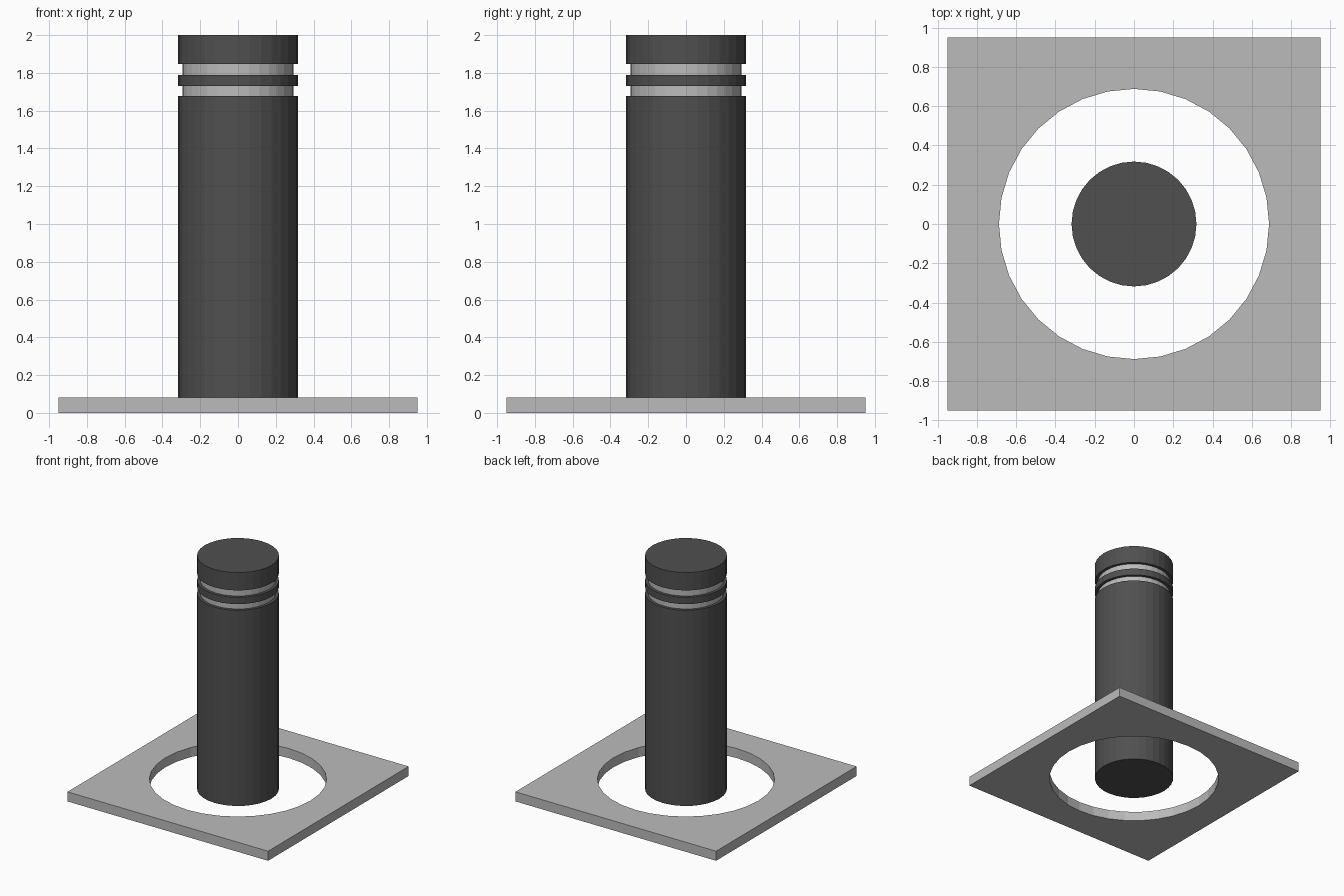
import bpy, bmesh, math

if "Cube" in bpy.data.objects:
    bpy.data.objects.remove(bpy.data.objects["Cube"])

SIDES = 32


def material(name, v):
    m = bpy.data.materials.new(name)
    m.diffuse_color = (v, v, v, 1)
    m.use_nodes = True
    m.node_tree.nodes["Principled BSDF"].inputs["Base Color"].default_value = m.diffuse_color
    return m


dark = material("dark grey", 0.08)
light = material("light grey", 0.5)


def finish(bm, name, mats):
    bmesh.ops.recalc_face_normals(bm, faces=bm.faces)
    me = bpy.data.meshes.new(name)
    bm.to_mesh(me)
    bm.free()
    for m in mats:
        me.materials.append(m)
    ob = bpy.data.objects.new(name, me)
    bpy.context.collection.objects.link(ob)
    return ob


def ring(bm, r, z):
    return [bm.verts.new((r * math.cos(math.tau * i / SIDES),
                          r * math.sin(math.tau * i / SIDES), z))
            for i in range(SIDES)]


def bridge(bm, a, b):
    return [bm.faces.new((a[i], a[(i + 1) % SIDES], b[(i + 1) % SIDES], b[i]))
            for i in range(SIDES)]


# Post: turned profile with two reflective recessed bands
R, G = 0.318, 0.294
profile = [(R, 0), (R, 1.677), (G, 1.677), (G, 1.73), (R, 1.73),
           (R, 1.788), (G, 1.788), (G, 1.847), (R, 1.847), (R, 2)]
bm = bmesh.new()
rings = [ring(bm, r, z) for r, z in profile]
for k in range(len(rings) - 1):
    band = profile[k][0] == G and profile[k + 1][0] == G
    for f in bridge(bm, rings[k], rings[k + 1]):
        f.material_index = int(band)
bm.faces.new(rings[0])
bm.faces.new(rings[-1])
finish(bm, "post", [dark, light])

# Base plate: square with a round hole; outer loop is the ring pushed to a square
HALF, HOLE, T = 0.951, 0.688, 0.082


def square_ring(bm, z):
    vs = ring(bm, 1, z)
    for v in vs:
        s = HALF / max(abs(v.co.x), abs(v.co.y))
        v.co.x *= s
        v.co.y *= s
    return vs


bm = bmesh.new()
loops = [ring(bm, HOLE, 0), square_ring(bm, 0),
         square_ring(bm, T), ring(bm, HOLE, T)]
for k in range(4):
    bridge(bm, loops[k], loops[(k + 1) % 4])
finish(bm, "base_plate", [light])
